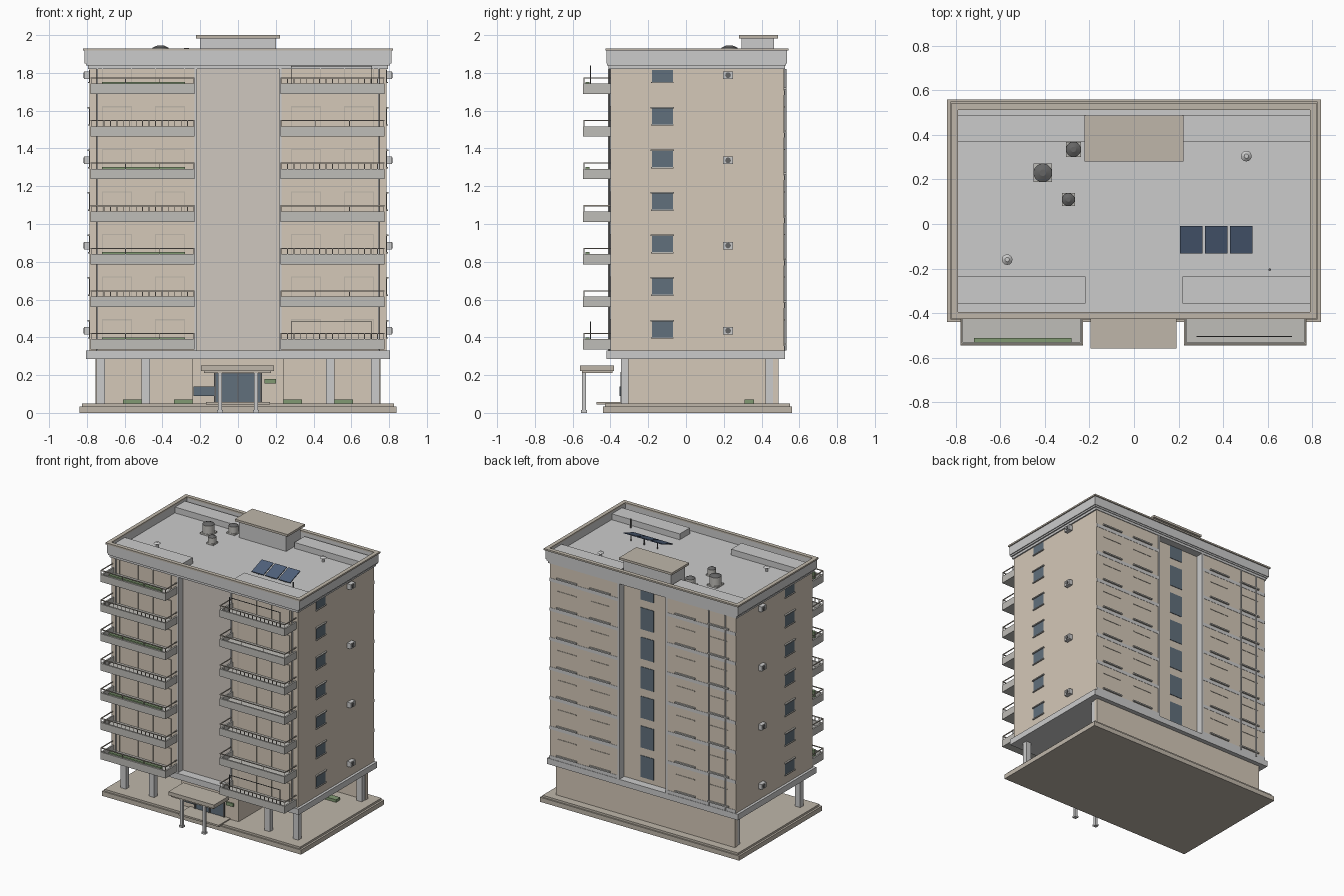
import bpy, bmesh, math
from mathutils import Matrix, Vector


def mat(name, r, g, b):
    m = bpy.data.materials.new(name)
    m.diffuse_color = (r, g, b, 1)
    return m


WALL = mat("wall_beige", 0.66, 0.58, 0.48)
PALE = mat("pale_render", 0.62, 0.57, 0.52)
STONE = mat("concrete", 0.52, 0.51, 0.48)
TAN = mat("tan_slab", 0.52, 0.47, 0.40)
GLASS = mat("glass", 0.12, 0.16, 0.20)
DARK = mat("dark_metal", 0.13, 0.13, 0.13)
GREEN = mat("hedge", 0.22, 0.32, 0.17)
PANEL = mat("solar_blue", 0.08, 0.12, 0.20)


def finish(name, bm, m):
    me = bpy.data.meshes.new(name)
    bm.to_mesh(me)
    bm.free()
    ob = bpy.data.objects.new(name, me)
    bpy.context.collection.objects.link(ob)
    if m:
        me.materials.append(m)
    return ob


def boxes(name, items, m=None):
    """One object from (x0, x1, y0, y1, z0, z1) boxes."""
    bm = bmesh.new()
    for x0, x1, y0, y1, z0, z1 in items:
        t = Matrix.Translation(((x0 + x1) / 2, (y0 + y1) / 2, (z0 + z1) / 2))
        s = Matrix.Diagonal((abs(x1 - x0), abs(y1 - y0), abs(z1 - z0), 1))
        bmesh.ops.create_cube(bm, size=1, matrix=t @ s)
    return finish(name, bm, m)


def both(items):
    return items + [(-b, -a, c, d, e, f) for a, b, c, d, e, f in items]


def cyl(name, x, y, z0, z1, r0, r1=None, n=20, m=None):
    bm = bmesh.new()
    bmesh.ops.create_cone(bm, cap_ends=True, segments=n, radius1=r0, radius2=r0 if r1 is None else r1,
                          depth=z1 - z0, matrix=Matrix.Translation((x, y, (z0 + z1) / 2)))
    ob = finish(name, bm, m)
    for p in ob.data.polygons:
        p.use_smooth = len(p.vertices) == 4
    return ob


def ring(name, x, y0, y1, z0, z1, t, m=None):
    """Rectangular ring wall of thickness t."""
    return boxes(name, [(-x, x, y0, y0 + t, z0, z1), (-x, x, y1 - t, y1, z0, z1)]
                 + both([(x - t, x, y0 + t, y1 - t, z0, z1)]), m)


FLOORS = [0.335 + 0.2255 * i for i in range(7)]

# Plinth and ground floor
boxes("plinth", [(-0.84, 0.84, -0.44, 0.56, 0, 0.035), (-0.825, 0.825, -0.43, 0.55, 0.035, 0.05)], TAN)
boxes("entrance_step", [(-0.17, 0.17, -0.475, -0.33, 0.045, 0.058)], TAN)
boxes("lobby_core", [(-0.24, 0.24, -0.335, 0.46, 0.05, 0.29)], WALL)
boxes("ground_back_wall", [(-0.755, 0.755, 0.46, 0.49, 0.05, 0.29)], WALL)
boxes("ground_columns", both([(x, x + 0.045, y, y + 0.04, 0.05, 0.29)
                              for x in (0.465, 0.705) for y in (-0.345, 0.42)]))
boxes("first_floor_slab", [(-0.805, 0.805, -0.42, 0.525, 0.285, 0.33)])
boxes("entrance_glass", [(-0.12, 0.12, -0.342, -0.33, 0.058, 0.21)], GLASS)
boxes("entrance_frame", both([(0.116, 0.126, -0.348, -0.33, 0.058, 0.216), (0.002, 0.006, -0.347, -0.33, 0.058, 0.21)])
      + [(-0.126, 0.126, -0.348, -0.33, 0.208, 0.216)], DARK)
boxes("mailboxes", [(-0.235, -0.125, -0.352, -0.33, 0.09, 0.14)], GLASS)
boxes("wall_panel", [(0.14, 0.2, -0.345, -0.33, 0.155, 0.18)], GREEN)
boxes("ground_planters", both([(x, x + 0.105, 0.31, 0.36, 0.05, 0.07) for x in (0.235, 0.505)]), GREEN)

# Entrance canopy
boxes("canopy", [(-0.195, 0.19, -0.56, -0.38, 0.222, 0.25), (-0.18, 0.175, -0.55, -0.39, 0.21, 0.222)], TAN)
boxes("canopy_posts", both([(0.085, 0.105, -0.55, -0.53, 0, 0.212), (0.08, 0.11, -0.555, -0.525, 0, 0.014)]))

# Tower: extruded plan with a recess front and back
plan = [(-0.785, -0.4), (-0.22, -0.4), (-0.22, -0.35), (0.22, -0.35), (0.22, -0.4), (0.785, -0.4),
        (0.785, 0.52), (0.2, 0.52), (0.2, 0.465), (-0.2, 0.465), (-0.2, 0.52), (-0.785, 0.52)]
bm = bmesh.new()
face = bm.faces.new([bm.verts.new((x, y, 0.33)) for x, y in plan])
top = bmesh.ops.extrude_face_region(bm, geom=[face])["geom"]
bmesh.ops.translate(bm, vec=(0, 0, 1.5), verts=[v for v in top if isinstance(v, bmesh.types.BMVert)])
bmesh.ops.recalc_face_normals(bm, faces=bm.faces)
finish("tower", bm, WALL)
boxes("front_centre_panel", [(-0.215, 0.215, -0.354, -0.345, 0.33, 1.825)], PALE)
boxes("recess_trims", both([(0.218, 0.23, -0.405, -0.36, 0.33, 1.825), (0.195, 0.21, 0.47, 0.524, 0.33, 1.825)]))
boxes("back_floor_bands", both([(0.21, 0.785, 0.515, 0.522, z - 0.005, z + 0.02) for z in FLOORS]))

# Stair windows in the back recess
boxes("stair_windows", [(-0.055, 0.055, 0.46, 0.469, z + 0.03, z + 0.195) for z in FLOORS], GLASS)

# Bay window frames, sills and lintels, front and back
frames, sills = [], []
for z in FLOORS:
    for cx in (0.36, 0.64):
        a, b = cx - 0.08, cx + 0.08
        for y0, y1, low in ((-0.405, -0.395, 0.02), (0.515, 0.523, 0.045)):
            if y0 < 0:
                frames += [(a, a + 0.006, y0, y1, z + low, z + 0.16), (b - 0.006, b, y0, y1, z + low, z + 0.16)]
            frames += [(a, b, y0, y1, z + 0.155, z + 0.161)]
        sills += [(a - 0.006, b + 0.006, 0.515, 0.532, z + 0.025, z + 0.035)]
boxes("bay_window_frames", both(frames), TAN)
boxes("back_sills", both(sills), STONE)

# Drain pipes
for i, (x, y) in enumerate([(-0.745, -0.408), (0.745, -0.408), (-0.56, 0.526), (-0.7, 0.526)]):
    cyl("drain_pipe_%d" % i, x, y, 0.33, 1.82, 0.005, n=8)

# Side windows, hoods and air conditioners
boxes("side_windows", both([(0.78, 0.788, -0.18, -0.07, z + 0.065, min(z + 0.15, 1.815)) for z in FLOORS]), GLASS)
boxes("side_window_hoods", both([(0.78, 0.797, -0.187, -0.063, z + 0.15, z + 0.158) for z in FLOORS[:6]]
                                + [(0.78, 0.794, -0.185, -0.065, z + 0.058, z + 0.065) for z in FLOORS]), STONE)
boxes("air_conditioners", both([(0.785, 0.815, 0.195, 0.25, z + 0.08, z + 0.12) for z in FLOORS[::2]]))
for s in (-1, 1):
    for z in FLOORS[::2]:
        fan = cyl("ac_fan", 0, 0, -0.002, 0.002, 0.015, n=16, m=DARK)
        fan.rotation_euler = (0, math.pi / 2, 0)
        fan.location = (s * 0.816, 0.2225, z + 0.1)

# Balconies, alternating plain rails and balusters
slabs, walls, rails, lines = [], [], [], []
for i, z in enumerate(FLOORS):
    for side in (-1, 1):
        a, b = (-0.78, -0.23) if side < 0 else (0.225, 0.775)
        slabs += [(a, b, -0.545, -0.395, z, z + 0.018)]
        walls += [(a, b, -0.545, -0.533, z + 0.018, z + 0.055)]
        walls += [(x, x + 0.012, -0.533, -0.395, z + 0.018, z + 0.055) for x in (a, b - 0.012)]
        rails += [(a, b, -0.543, -0.537, z + 0.082, z + 0.088)]
        rails += [(x, x + 0.006, -0.54, -0.395, z + 0.082, z + 0.088) for x in (a, b - 0.006)]
        n = 16 if (side > 0) == (i % 2 == 0) else 3
        for k in range(n + 1):
            x = a + 0.003 + (b - a - 0.006) * k / n
            rails += [(x - 0.002, x + 0.002, -0.542, -0.538, z + 0.055, z + 0.083)]
    if i in (0, 6):
        lines += [(0.28, 0.71, -0.507, -0.503, z + 0.146, z + 0.15)]
        lines += [(x, x + 0.004, -0.507, -0.503, z + 0.018, z + 0.15) for x in (0.28, 0.706)]
boxes("balcony_slabs", slabs, STONE)
boxes("balcony_walls", walls, STONE)
boxes("balcony_rails", rails, TAN)
boxes("drying_lines", lines, DARK)
boxes("balcony_planters", [(-0.72, -0.28, -0.533, -0.512, z + 0.018, z + 0.065) for z in FLOORS[::2]], GREEN)

# Cornice, roof deck and parapet
boxes("cornice", [(-0.795, 0.795, -0.41, 0.525, 1.82, 1.838), (-0.805, 0.805, -0.418, 0.53, 1.838, 1.855)])
boxes("roof_deck", [(-0.8, 0.8, -0.41, 0.525, 1.853, 1.86)])
ring("parapet", 0.812, -0.42, 0.535, 1.85, 1.922, 0.02)
ring("parapet_coping", 0.82, -0.426, 0.543, 1.918, 1.93, 0.03, TAN)
boxes("roof_plant_blocks", both([(0.217, 0.79, -0.357, -0.235, 1.858, 1.905), (0.217, 0.79, 0.37, 0.49, 1.858, 1.905)]))
boxes("stair_house", [(-0.2, 0.2, 0.295, 0.465, 1.858, 1.985)])
boxes("stair_house_roof", [(-0.222, 0.222, 0.28, 0.488, 1.983, 2.0)], TAN)

# Water tanks on stands
for i, (x, y, r, h) in enumerate([(-0.41, 0.23, 0.042, 0.06), (-0.272, 0.335, 0.034, 0.045), (-0.295, 0.11, 0.029, 0.038)]):
    boxes("tank_stand_%d" % i, [(x - r, x + r, y - r, y + r, 1.858, 1.872)], STONE)
    cyl("water_tank_%d" % i, x, y, 1.872, 1.874 + h, r, m=STONE)
    cyl("tank_lid_%d" % i, x, y, 1.874 + h, 1.886 + h, r, r * 0.35, m=DARK)

# Tilted solar panels with legs
for i, x in enumerate((0.257, 0.37, 0.482)):
    p = boxes("solar_panel_%d" % i, [(-0.05, 0.05, -0.065, 0.065, -0.003, 0.003)], PANEL)
    p.location = (x, -0.07, 1.893)
    p.rotation_euler = (math.radians(20), 0, 0)
    boxes("solar_legs_%d" % i, [(x - 0.003, x + 0.003, y - 0.003, y + 0.003, 1.858, t)
                                for y, t in ((-0.12, 1.874), (-0.025, 1.908))], DARK)

# Roof vents and mast
for i, (x, y) in enumerate([(-0.57, -0.16), (0.505, 0.305)]):
    cyl("vent_pipe_%d" % i, x, y, 1.858, 1.89, 0.008, n=10)
    cyl("vent_cap_%d" % i, x, y, 1.89, 1.902, 0.024, 0.01, n=12)
cyl("roof_mast", 0.61, -0.205, 1.858, 1.925, 0.006, n=8, m=DARK)
